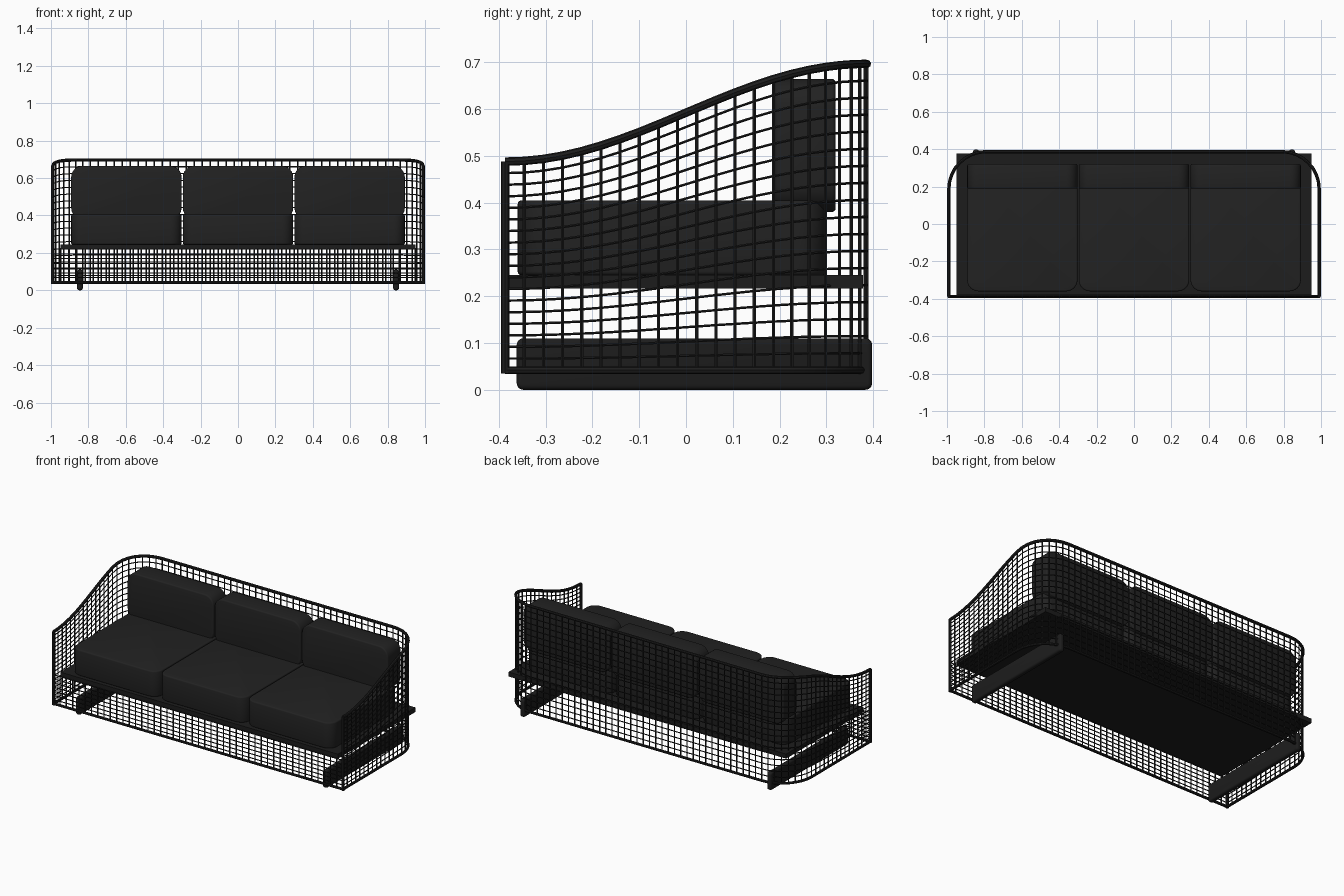
import bpy, bmesh, math
from mathutils import Vector

cube = bpy.data.objects.get("Cube")
if cube:
    bpy.data.objects.remove(cube, do_unlink=True)


def material(name, value):
    mat = bpy.data.materials.new(name)
    mat.use_nodes = True
    color = (value, value, value, 1)
    mat.diffuse_color = color
    mat.node_tree.nodes["Principled BSDF"].inputs["Base Color"].default_value = color
    return mat


FABRIC = material("charcoal fabric", 0.016)
METAL = material("black metal", 0.012)


def finish(obj, mat):
    bpy.context.collection.objects.link(obj)
    obj.data.materials.append(mat)
    bpy.ops.object.select_all(action='DESELECT')
    obj.select_set(True)
    bpy.context.view_layer.objects.active = obj
    bpy.ops.object.shade_smooth_by_angle(angle=math.radians(40))


def block(name, low, high, mat, axis=None, corner=0.0, soft=0.0):
    """Box whose edges along one axis get a big round corner, the rest a soft edge."""
    low, high = Vector(low), Vector(high)
    bm = bmesh.new()
    bmesh.ops.create_cube(bm, size=1)
    for v in bm.verts:
        v.co = Vector([(a + b) / 2 + c * (b - a) for a, b, c in zip(low, high, v.co)])
    if axis is not None:
        edges = [e for e in bm.edges
                 if abs((e.verts[0].co - e.verts[1].co).normalized()[axis]) > 0.9]
        bmesh.ops.bevel(bm, geom=edges, offset=corner, segments=6,
                        profile=0.5, affect='EDGES')
    if soft:
        rim = [e for e in bm.edges if e.calc_face_angle(0) > math.radians(40)]
        bmesh.ops.bevel(bm, geom=rim, offset=soft, segments=3,
                        profile=0.5, affect='EDGES')
    mesh = bpy.data.meshes.new(name)
    bm.to_mesh(mesh)
    bm.free()
    finish(bpy.data.objects.new(name, mesh), mat)


def wires(name, paths, radius, resolution=1):
    """Round wires swept along polylines, turned into one mesh."""
    curve = bpy.data.curves.new(name + " path", 'CURVE')
    curve.dimensions = '3D'
    curve.bevel_depth = radius
    curve.bevel_resolution = resolution
    curve.use_fill_caps = True
    for path in paths:
        spline = curve.splines.new('POLY')
        spline.points.add(len(path) - 1)
        for point, co in zip(spline.points, path):
            point.co = (*co, 1)
    temp = bpy.data.objects.new(name + " path", curve)
    bpy.context.collection.objects.link(temp)
    graph = bpy.context.evaluated_depsgraph_get()
    mesh = bpy.data.meshes.new_from_object(temp.evaluated_get(graph))
    bpy.data.objects.remove(temp, do_unlink=True)
    mesh.materials.clear()
    mesh.name = name
    finish(bpy.data.objects.new(name, mesh), METAL)


# Plan of the basket: side, rounded back corner, back, then mirrored
SIDE, DEPTH, RADIUS, BASE = 0.99, 0.387, 0.2, 0.042
cx, cy = SIDE - RADIUS, DEPTH - RADIUS
half = [(-SIDE, -DEPTH + (cy + DEPTH) * i / 14) for i in range(14)]
half += [(-cx - RADIUS * math.cos(a), cy + RADIUS * math.sin(a))
         for a in [math.pi / 2 * i / 8 for i in range(9)]]
back = [(-cx + 2 * cx * i / 37, DEPTH) for i in range(1, 37)]
plan = half + back + [(-x, y) for x, y in reversed(half)]


def rim_height(y):
    t = (y + DEPTH) / (2 * DEPTH)
    return 0.488 + 0.209 * (1 - math.cos(math.pi * t)) / 2


def level(f):
    return [(x, y, BASE + f * (rim_height(y) - BASE)) for x, y in plan]


# Basket shell
ROWS = 18
wires("top_rail", [level(1)], 0.009, 2)
wires("bottom_rail", [level(0)], 0.008, 2)
wires("horizontal_wires", [level(i / ROWS) for i in range(1, ROWS)], 0.003)
wires("vertical_wires", [[(x, y, BASE), (x, y, rim_height(y))] for x, y in plan], 0.004)
wires("front_posts", [[(s * SIDE, -DEPTH, BASE - 0.007), (s * SIDE, -DEPTH, 0.488)]
                      for s in (-1, 1)], 0.009, 2)

# Front grille below the seat
GRILLE_TOP = 0.22
wires("front_bottom_rail", [[(-SIDE, -DEPTH, BASE), (SIDE, -DEPTH, BASE)]], 0.008, 2)
wires("front_horizontal_wires",
      [[(-SIDE, -DEPTH, z), (SIDE, -DEPTH, z)]
       for z in [BASE + (GRILLE_TOP - BASE) * i / 7 for i in range(1, 8)]], 0.003)
wires("front_vertical_wires",
      [[(x, -DEPTH, BASE), (x, -DEPTH, GRILLE_TOP)]
       for x in [-SIDE + 2 * SIDE * i / 46 for i in range(1, 46)]], 0.004)

# Seat platform and runners
block("seat_platform", (-0.95, -0.38, 0.217), (0.95, 0.378, 0.245), METAL)
for side, s in (("right", -1), ("left", 1)):
    x = s * 0.845
    block(side + "_runner", (x - 0.015, -0.362, 0), (x + 0.015, 0.398, 0.11),
          METAL, axis=0, corner=0.014, soft=0.01)

# Cushions
for name, x in (("right", -0.597), ("middle", 0), ("left", 0.597)):
    w = 0.295
    block(name + "_seat_cushion", (x - w, -0.36, 0.245), (x + w, 0.3, 0.405),
          FABRIC, axis=2, corner=0.06, soft=0.008)
    block(name + "_back_cushion", (x - w, 0.19, 0.38), (x + w, 0.32, 0.665),
          FABRIC, axis=1, corner=0.06, soft=0.008)
